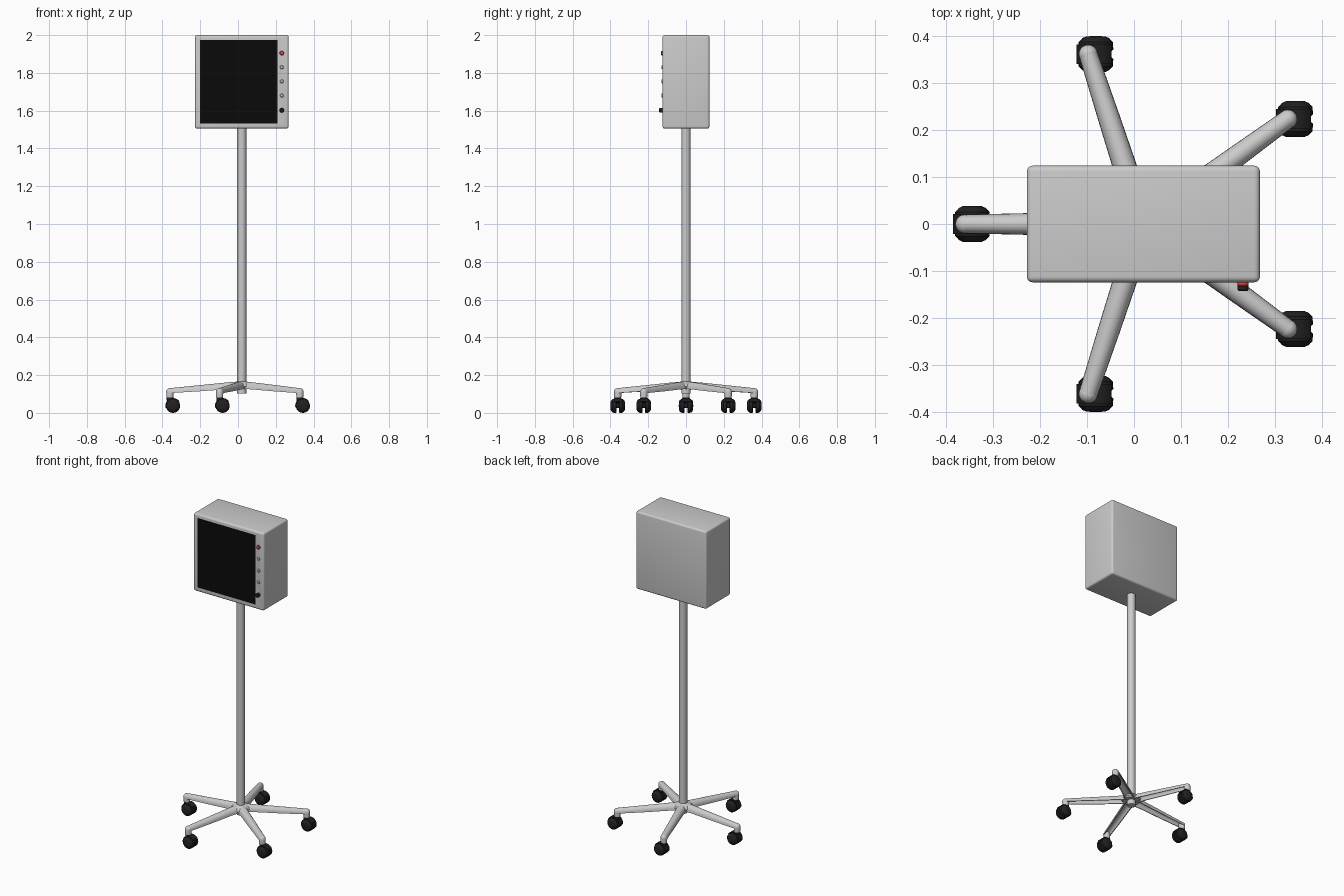
import bpy, bmesh
from math import sin, cos, pi, radians
from mathutils import Matrix, Vector

if "Cube" in bpy.data.objects:
    bpy.data.objects.remove(bpy.data.objects["Cube"])

CX = 0.02          # stand axis
ROT_Y = Matrix.Rotation(radians(90), 4, 'X')


def material(name, col):
    m = bpy.data.materials.new(name)
    m.diffuse_color = (*col, 1)
    m.use_nodes = True
    m.node_tree.nodes["Principled BSDF"].inputs["Base Color"].default_value = m.diffuse_color
    return m


black = material("black_plastic", (0.015, 0.015, 0.015))
glass = material("dark_screen", (0.003, 0.003, 0.003))
red = material("red_plastic", (0.8, 0.06, 0.05))


def finish(name, bm, mat=None, smooth=True, bevel=0, segs=3):
    bmesh.ops.recalc_face_normals(bm, faces=bm.faces)
    me = bpy.data.meshes.new(name)
    bm.to_mesh(me)
    bm.free()
    ob = bpy.data.objects.new(name, me)
    bpy.context.collection.objects.link(ob)
    if mat:
        me.materials.append(mat)
    if bevel:
        b = ob.modifiers.new("bevel", 'BEVEL')
        b.width, b.segments, b.limit_method = bevel, segs, 'ANGLE'
    if smooth:
        bpy.ops.object.select_all(action='DESELECT')
        bpy.context.view_layer.objects.active = ob
        ob.select_set(True)
        bpy.ops.object.shade_smooth_by_angle(angle=radians(40))
    return ob


def lathe(bm, profile, matrix, n=24):
    """Revolve (radius, height) points about z, then place with matrix."""
    vs = [bm.verts.new((r, 0, z)) for r, z in profile]
    es = [bm.edges.new(p) for p in zip(vs, vs[1:])]
    bmesh.ops.spin(bm, geom=vs + es, cent=(0, 0, 0), axis=(0, 0, 1),
                   angle=2 * pi, steps=n, use_merge=True)
    new = [v for v in bm.verts if not v.tag]
    bmesh.ops.remove_doubles(bm, verts=new, dist=1e-5)
    new = [v for v in bm.verts if not v.tag]
    bmesh.ops.transform(bm, matrix=matrix, verts=new)
    for v in new:
        v.tag = True


def lathed(name, profile, matrix, mat=None, n=24):
    bm = bmesh.new()
    lathe(bm, profile, matrix, n)
    return finish(name, bm, mat)


# monitor housing with a rounded edge and a shallow screen recess
bm = bmesh.new()
bmesh.ops.create_cube(bm, size=1)
bmesh.ops.scale(bm, vec=(0.496, 0.248, 0.495), verts=bm.verts)
bmesh.ops.translate(bm, vec=(CX, 0, 1.7525), verts=bm.verts)
bmesh.ops.bevel(bm, geom=bm.edges[:], offset=0.012, segments=4,
                profile=0.5, affect='EDGES')
front = min(bm.faces, key=lambda f: f.calc_center_median().y)
bmesh.ops.inset_region(bm, faces=[front], thickness=0.013)
for v in front.verts:
    v.co.x = -0.2 if v.co.x < CX else 0.21
    v.co.z = 1.533 if v.co.z < 1.75 else 1.975
ext = bmesh.ops.extrude_discrete_faces(bm, faces=[front])['faces'][0]
bmesh.ops.translate(bm, vec=(0, 0.005, 0), verts=ext.verts)
finish("monitor_housing", bm)

# screen
bm = bmesh.new()
bmesh.ops.create_cube(bm, size=1)
bmesh.ops.scale(bm, vec=(0.41, 0.004, 0.442), verts=bm.verts)
bmesh.ops.translate(bm, vec=(0.005, -0.121, 1.754), verts=bm.verts)
finish("screen", bm, glass, smooth=False)


# control buttons and knob down the right of the screen
def button(name, z, r, depth, mat=None):
    prof = [(0, -0.01), (r, -0.01), (r, depth - 0.003), (r - 0.003, depth), (0, depth)]
    lathed(name, prof, Matrix.Translation((0.232, -0.124, z)) @ ROT_Y, mat)


button("power_button", 1.905, 0.012, 0.009, red)
for i, z in enumerate((1.83, 1.755, 1.68)):
    button(f"menu_button_{i + 1}", z, 0.010, 0.007)
button("control_knob", 1.602, 0.012, 0.019, black)

# pole and hub
lathed("pole", [(0, 0.102), (0.024, 0.102), (0.024, 1.51), (0, 1.51)],
       Matrix.Translation((CX, 0, 0)), n=32)
lathed("base_hub", [(0.024, 0.132), (0.05, 0.132), (0.057, 0.14), (0.052, 0.152),
                    (0.038, 0.163), (0.024, 0.167)],
       Matrix.Translation((CX, 0, 0)), n=30)


# legs: tapered channels, arched on top and hollow below, ending in a domed socket
def leg(name, ang):
    bm = bmesh.new()
    rings = []
    # radius from axis, half width, top height, bottom height
    for r, w, top, bot in ((0.02, 0.03, 0.166, 0.128), (0.09, 0.026, 0.160, 0.124),
                           (0.23, 0.0235, 0.146, 0.114), (0.38, 0.020, 0.131, 0.105)):
        ring = []
        for k, s in ((0, 1), (1, 0.8)):
            steps = range(13) if k == 0 else range(12, -1, -1)
            for i in steps:
                a = pi * i / 12
                ring.append(bm.verts.new((r, w * s * cos(a),
                                          bot + (top - bot) * s * sin(a) ** 0.8
                                          if 0 < i < 12 else bot)))
        rings.append(ring)
    n = len(rings[0])
    for a, b in zip(rings, rings[1:]):
        for i in range(n):
            j = (i + 1) % n
            bm.faces.new((a[i], a[j], b[j], b[i]))
    for ring in (rings[0], rings[-1]):
        for i in range(12):
            bm.faces.new((ring[i], ring[i + 1], ring[n - 2 - i], ring[n - 1 - i]))
    for v in bm.verts:
        v.tag = True
    dome = [(0.020 * cos(t * pi / 12), 0.111 + 0.020 * sin(t * pi / 12)) for t in range(6)]
    lathe(bm, [(0, 0.082), (0.0185, 0.082)] + dome + [(0, 0.131)],
          Matrix.Translation((0.38, 0, 0)))
    bmesh.ops.transform(bm, verts=bm.verts, matrix=Matrix.Translation((CX, 0, 0))
                        @ Matrix.Rotation(ang, 4, 'Z'))
    finish(name, bm)


# twin-wheel caster: two domed wheels under a tapered hood, all trailing towards +x
def caster(name, x, y):
    wx, wz = x + 0.016, 0.0375
    bm = bmesh.new()
    for s in (0, pi):
        place = (Matrix.Translation((wx, y, wz)) @ Matrix.Rotation(s, 4, 'Z') @ ROT_Y)
        lathe(bm, [(0, 0.007), (0.0345, 0.007), (0.0375, 0.010), (0.0365, 0.026),
                   (0.031, 0.031), (0.029, 0.034), (0.020, 0.038), (0, 0.0385)], place)
    finish(name + "_wheels", bm, black)
    # hood arcs over the wheels from the stem side
    bm = bmesh.new()
    rows = []
    for i in range(11):
        a = radians(35 + 160 * i / 10)
        d = Vector((cos(a), 0, sin(a)))
        c = Vector((wx, y, wz))
        w = 0.021
        rows.append([bm.verts.new(c + d * r + Vector((0, q, 0)))
                     for r, q in ((0.026, -w), (0.041, -w), (0.041, w), (0.026, w))])
    for p, q in zip(rows, rows[1:]):
        for i in range(4):
            j = (i + 1) % 4
            bm.faces.new((p[i], p[j], q[j], q[i]))
    bm.faces.new(rows[0])
    bm.faces.new(rows[-1])
    for v in bm.verts:
        v.tag = True
    # stem collar and axle
    lathe(bm, [(0, 0.05), (0.017, 0.05), (0.0175, 0.086), (0, 0.086)],
          Matrix.Translation((x, y, 0)))
    lathe(bm, [(0, -0.02), (0.012, -0.02), (0.012, 0.02), (0, 0.02)],
          Matrix.Translation((wx, y, wz)) @ ROT_Y)
    finish(name + "_hood", bm, black)


for k in range(5):
    ang = radians(36 + 72 * k)
    leg(f"base_leg_{k + 1}", ang)
    caster(f"caster_{k + 1}", CX + 0.38 * cos(ang), 0.38 * sin(ang))
